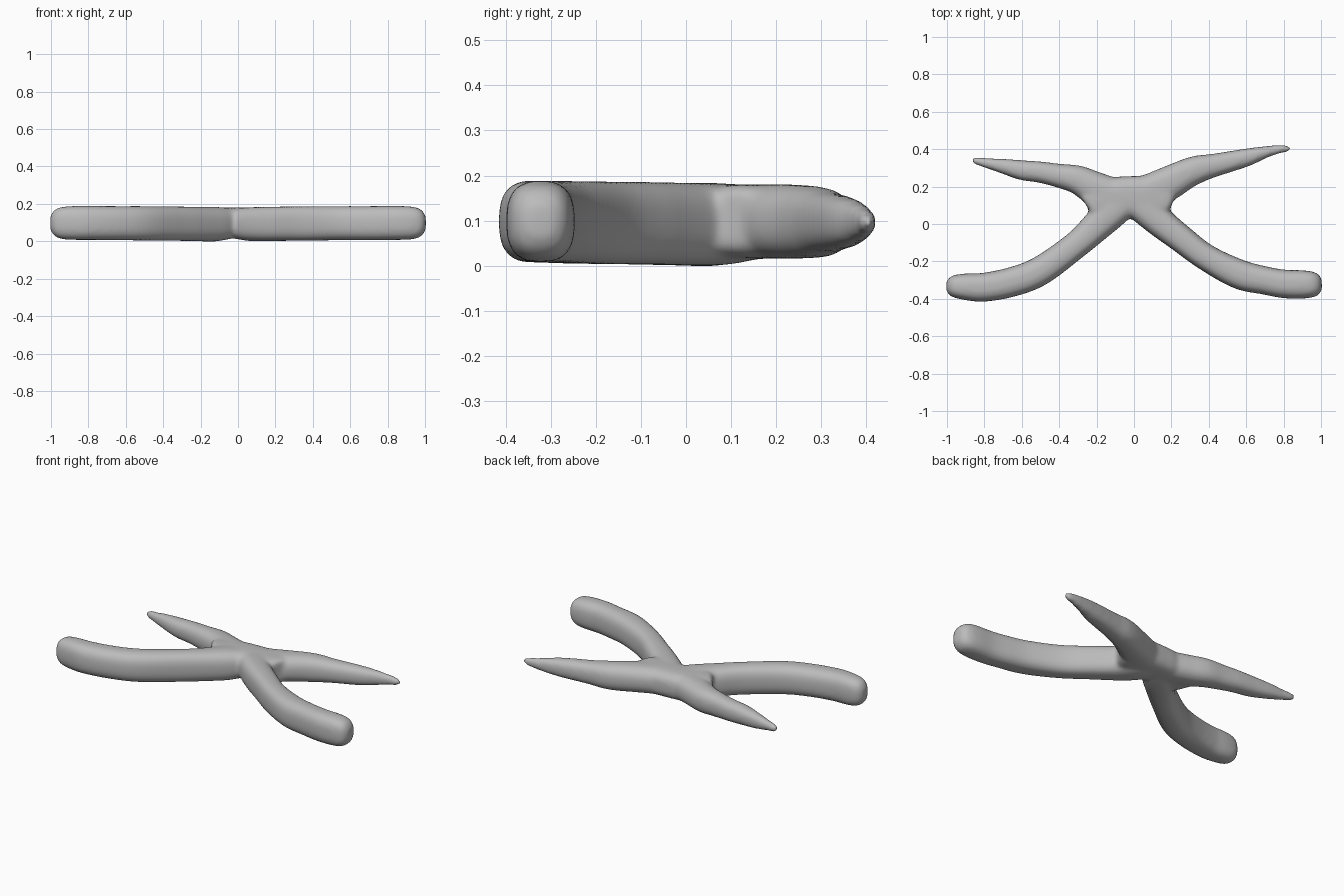
import bpy, bmesh, math
from mathutils import Vector

cube = bpy.data.objects.get("Cube")
if cube:
    bpy.data.objects.remove(cube, do_unlink=True)

SIDES, STEPS = 32, 6


def spread(rows):
    """Smoothly interpolate rows of x, y, half width, z centre, half height."""
    out = []
    for i in range(len(rows) - 1):
        a, b = rows[i], rows[i + 1]
        p = rows[i - 1] if i else a
        n = rows[i + 2] if i + 2 < len(rows) else b
        for s in range(STEPS):
            t = s / STEPS
            out.append([0.5 * (2 * w1 + (w2 - w0) * t
                               + (2 * w0 - 5 * w1 + 4 * w2 - w3) * t * t
                               + (3 * w1 - w0 - 3 * w2 + w3) * t ** 3)
                        for w0, w1, w2, w3 in zip(p, a, b, n)])
    return out + [list(rows[-1])]


def tube(bm, rows, power):
    """Loft rounded sections along a path lying in plan."""
    rows = spread(rows)
    rings = []
    for i, (x, y, w, z, h) in enumerate(rows):
        a, b = rows[max(i - 1, 0)], rows[min(i + 1, len(rows) - 1)]
        d = Vector((b[0] - a[0], b[1] - a[1])).normalized()
        ring = []
        for k in range(SIDES):
            t = 2 * math.pi * k / SIDES
            c, s = math.cos(t), math.sin(t)
            u = math.copysign(abs(c) ** (2 / power), c) * max(w, 0.004)
            v = math.copysign(abs(s) ** (2 / power), s) * max(h, 0.004)
            ring.append(bm.verts.new((x - d.y * u, y + d.x * u, z + v)))
        rings.append(ring)
    for r, q in zip(rings, rings[1:]):
        for k in range(SIDES):
            j = (k + 1) % SIDES
            bm.faces.new((r[k], r[j], q[j], q[k]))
    bm.faces.new(rings[0][::-1])
    bm.faces.new(rings[-1])


bm = bmesh.new()

# Thick, blunt front limbs
tube(bm, [(-1.004, -.33, .022, .098, .035), (-.985, -.331, .049, .098, .066),
          (-.95, -.333, .063, .098, .084), (-.89, -.336, .072, .098, .09),
          (-.8, -.338, .077, .098, .091), (-.65, -.309, .079, .097, .091),
          (-.5, -.25, .078, .096, .092), (-.31, -.112, .073, .094, .092),
          (-.2, -.012, .082, .092, .092), (-.12, .065, .09, .092, .092),
          (-.03, .135, .08, .097, .08)], 2.7)
tube(bm, [(1.004, -.32, .03, .098, .035), (.985, -.321, .056, .098, .066),
          (.95, -.323, .07, .098, .084), (.89, -.323, .076, .098, .09),
          (.8, -.32, .076, .098, .091), (.7, -.302, .075, .097, .091),
          (.56, -.268, .079, .097, .091), (.385, -.178, .071, .095, .092),
          (.25, -.077, .074, .094, .092), (.14, .01, .081, .092, .092),
          (.06, .085, .09, .092, .09), (-.02, .15, .08, .097, .08)], 2.7)

# Slim, tapering rear limbs
tube(bm, [(-.868, .34, .014, .098, .014), (-.845, .338, .02, .098, .022),
          (-.8, .328, .025, .097, .03), (-.7, .309, .04, .096, .046),
          (-.6, .288, .053, .096, .057), (-.5, .277, .057, .096, .063),
          (-.4, .258, .064, .096, .07), (-.3, .236, .077, .096, .078),
          (-.2, .187, .09, .097, .082), (-.05, .14, .085, .098, .083)], 2.4)
tube(bm, [(.836, .4, .013, .096, .014), (.815, .402, .018, .096, .022),
          (.78, .4, .022, .096, .028), (.7, .384, .032, .096, .042),
          (.6, .355, .048, .096, .056), (.43, .314, .062, .096, .068),
          (.35, .295, .073, .096, .077), (.28, .268, .08, .097, .081),
          (.18, .215, .092, .098, .083), (.08, .172, .094, .098, .083),
          (0, .145, .094, .098, .083)], 2.5)

# Central hub
tube(bm, [(-.255, .1, .06, .098, .06), (-.23, .11, .09, .098, .079),
          (-.1, .135, .112, .098, .083), (-.03, .143, .112, .098, .083),
          (.11, .145, .11, .098, .083), (.18, .12, .09, .1, .078),
          (.205, .11, .055, .105, .06)], 3)

bmesh.ops.recalc_face_normals(bm, faces=bm.faces)
mesh = bpy.data.meshes.new("branched_body")
bm.to_mesh(mesh)
bm.free()
body = bpy.data.objects.new("branched_body", mesh)
bpy.context.scene.collection.objects.link(body)

# Fuse the limbs and hub into one soft skin
fuse = body.modifiers.new("fuse", "REMESH")
fuse.mode = "VOXEL"
fuse.voxel_size = 0.011
fuse.use_smooth_shade = True
soften = body.modifiers.new("soften", "SMOOTH")
soften.factor = 0.5
soften.iterations = 12

# Plain grey
grey = bpy.data.materials.new("plain_grey")
grey.use_nodes = True
colour = (0.5, 0.5, 0.5, 1)
grey.diffuse_color = colour
grey.node_tree.nodes["Principled BSDF"].inputs["Base Color"].default_value = colour
mesh.materials.append(grey)
